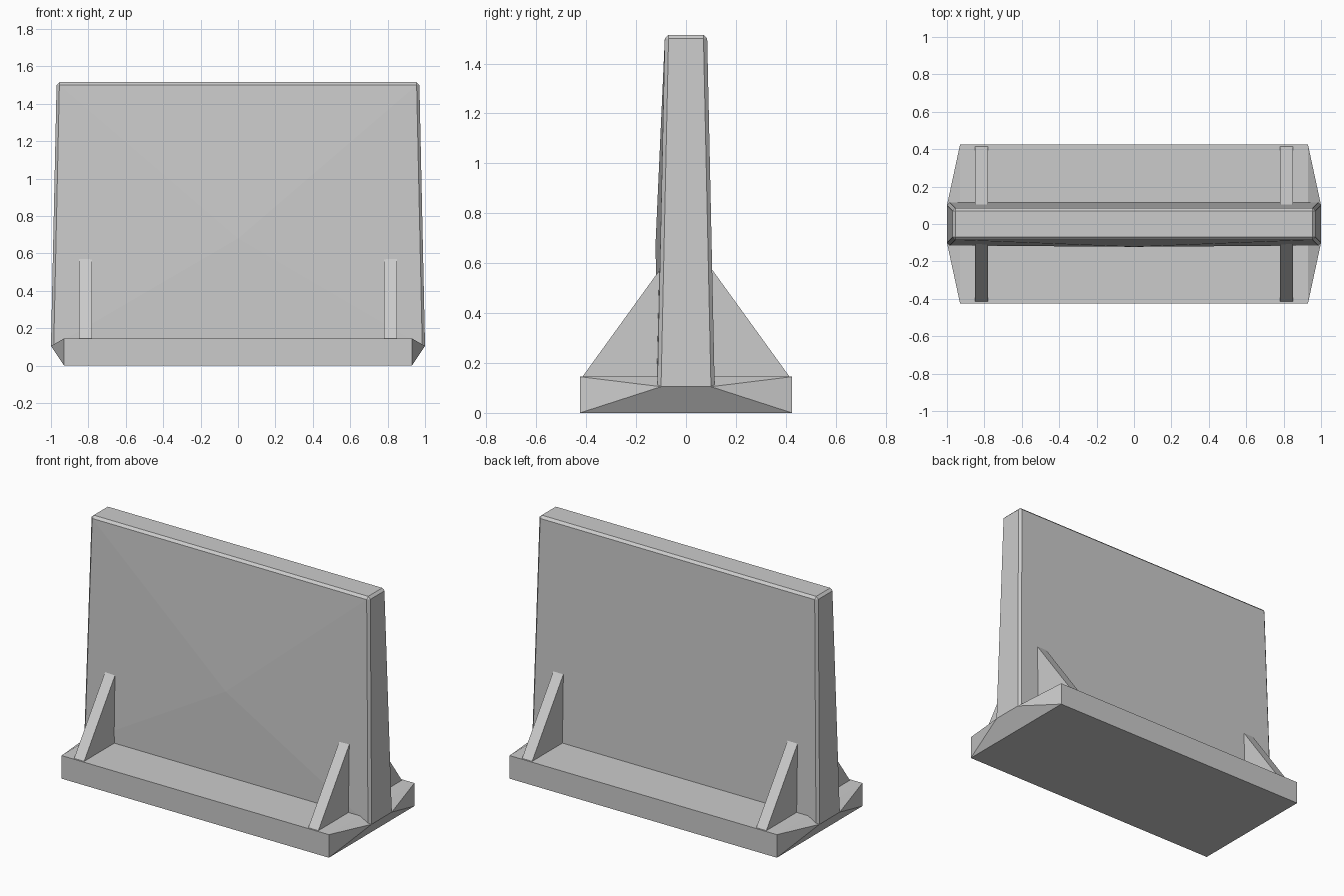
import bpy
import bmesh
import math

cube = bpy.data.objects.get("Cube")
if cube:
    bpy.data.objects.remove(cube, do_unlink=True)

# One concrete colour
GREY = (0.6, 0.6, 0.6, 1)
concrete = bpy.data.materials.new("concrete_grey")
concrete.use_nodes = True
concrete.diffuse_color = GREY
concrete.node_tree.nodes["Principled BSDF"].inputs["Base Color"].default_value = GREY


def hull(name, points):
    """Make a flat-faced convex solid around the points."""
    bm = bmesh.new()
    for p in points:
        bm.verts.new(p)
    bmesh.ops.convex_hull(bm, input=bm.verts)
    bmesh.ops.dissolve_limit(bm, angle_limit=math.radians(0.4),
                             verts=bm.verts, edges=bm.edges)
    bmesh.ops.recalc_face_normals(bm, faces=bm.faces)
    mesh = bpy.data.meshes.new(name)
    bm.to_mesh(mesh)
    bm.free()
    mesh.materials.append(concrete)
    obj = bpy.data.objects.new(name, mesh)
    bpy.context.collection.objects.link(obj)
    return obj


def corners(x, y, z):
    return [(sx * x, sy * y, z) for sx in (-1, 1) for sy in (-1, 1)]


# Footing slab with pointed ends reaching under the wall
FOOT = 0.145
hull("footing", corners(0.93, 0.425, 0) + corners(0.93, 0.425, FOOT)
     + corners(1.0, 0.1, 0.105))

# Tapered wall with chamfered edges and a slight bulge at the front
wall = corners(1.0, 0.1, 0.105) + corners(0.985, 0.115, 0.105)
wall += corners(0.97, 0.07, 1.5) + corners(0.955, 0.085, 1.5)
wall += corners(0.955, 0.07, 1.515)
wall.append((0, -0.122, 0.68))
hull("wall", wall)

# Four triangular braces
for side_x, x_name in ((-1, "right"), (1, "left")):
    for side_y, y_name in ((-1, "front"), (1, "back")):
        profile = [(0.415, FOOT), (0.05, FOOT), (0.05, 0.575), (0.104, 0.575)]
        hull(f"brace_{y_name}_{x_name}",
             [(side_x * x, side_y * y, z) for x in (0.78, 0.85) for y, z in profile])
